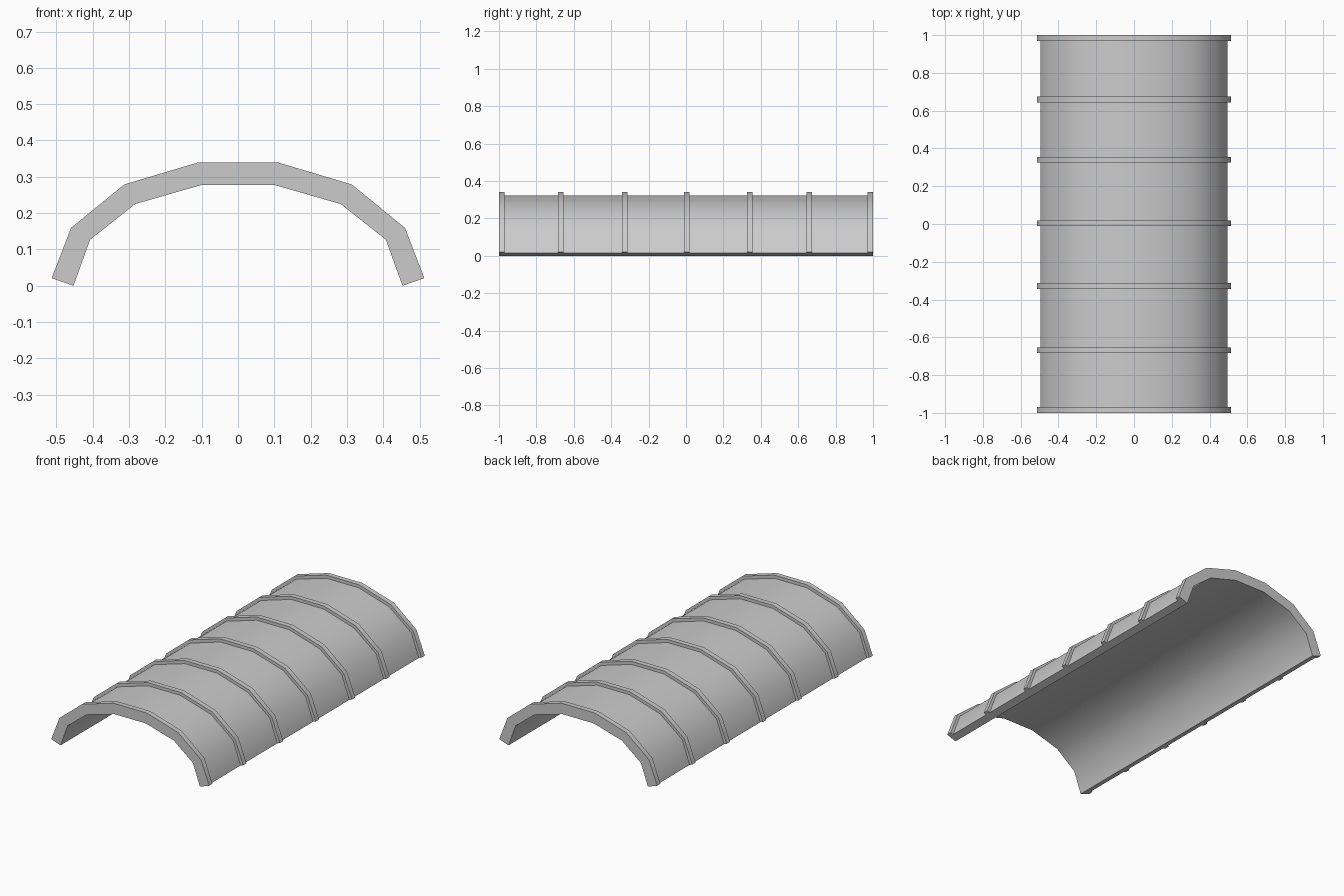
import bpy
import bmesh
import math

cube = bpy.data.objects.get("Cube")
if cube:
    bpy.data.objects.remove(cube, do_unlink=True)

# Single grey material
GREY = (0.6, 0.6, 0.6, 1.0)
grey = bpy.data.materials.new("plain_grey")
grey.diffuse_color = GREY
grey.use_nodes = True
grey.node_tree.nodes["Principled BSDF"].inputs["Base Color"].default_value = GREY

# Half arcs (x, z) from foot to crown
INNER = [(0.453, 0.0), (0.407, 0.127), (0.283, 0.225), (0.102, 0.277)]
OUTER = [(0.496, 0.015), (0.447, 0.15), (0.303, 0.263), (0.105, 0.322)]
RIB = [(0.513, 0.021), (0.46, 0.159), (0.313, 0.279), (0.108, 0.34)]


def full_arc(half):
    """Mirror a half arc across x = 0."""
    return half + [(-x, z) for x, z in reversed(half)]


def arch(name, inner, outer, y0, y1):
    """Closed arch band between two arcs, running from y0 to y1."""
    bm = bmesh.new()
    rings = []
    for (ix, iz), (ox, oz) in zip(full_arc(inner), full_arc(outer)):
        corners = [(ix, y0, iz), (ox, y0, oz), (ox, y1, oz), (ix, y1, iz)]
        rings.append([bm.verts.new(c) for c in corners])
    for a, b in zip(rings, rings[1:]):
        for i in range(4):
            j = (i + 1) % 4
            bm.faces.new((a[i], a[j], b[j], b[i]))
    bm.faces.new(rings[0])
    bm.faces.new(rings[-1])
    bmesh.ops.recalc_face_normals(bm, faces=bm.faces)
    mesh = bpy.data.meshes.new(name)
    bm.to_mesh(mesh)
    bm.free()
    mesh.materials.append(grey)
    obj = bpy.data.objects.new(name, mesh)
    bpy.context.collection.objects.link(obj)
    bpy.ops.object.select_all(action="DESELECT")
    obj.select_set(True)
    bpy.context.view_layer.objects.active = obj
    bpy.ops.object.shade_smooth_by_angle(angle=math.radians(45))
    return obj


# Vaulted shell
arch("vault_shell", INNER, OUTER, -1.0, 1.0)

# Raised ribs across the outside
for n, y in enumerate((-0.985, -0.669, -0.328, 0.004, 0.34, 0.659, 0.985)):
    arch(f"rib_{n + 1}", OUTER, RIB, y - 0.015, y + 0.015)
